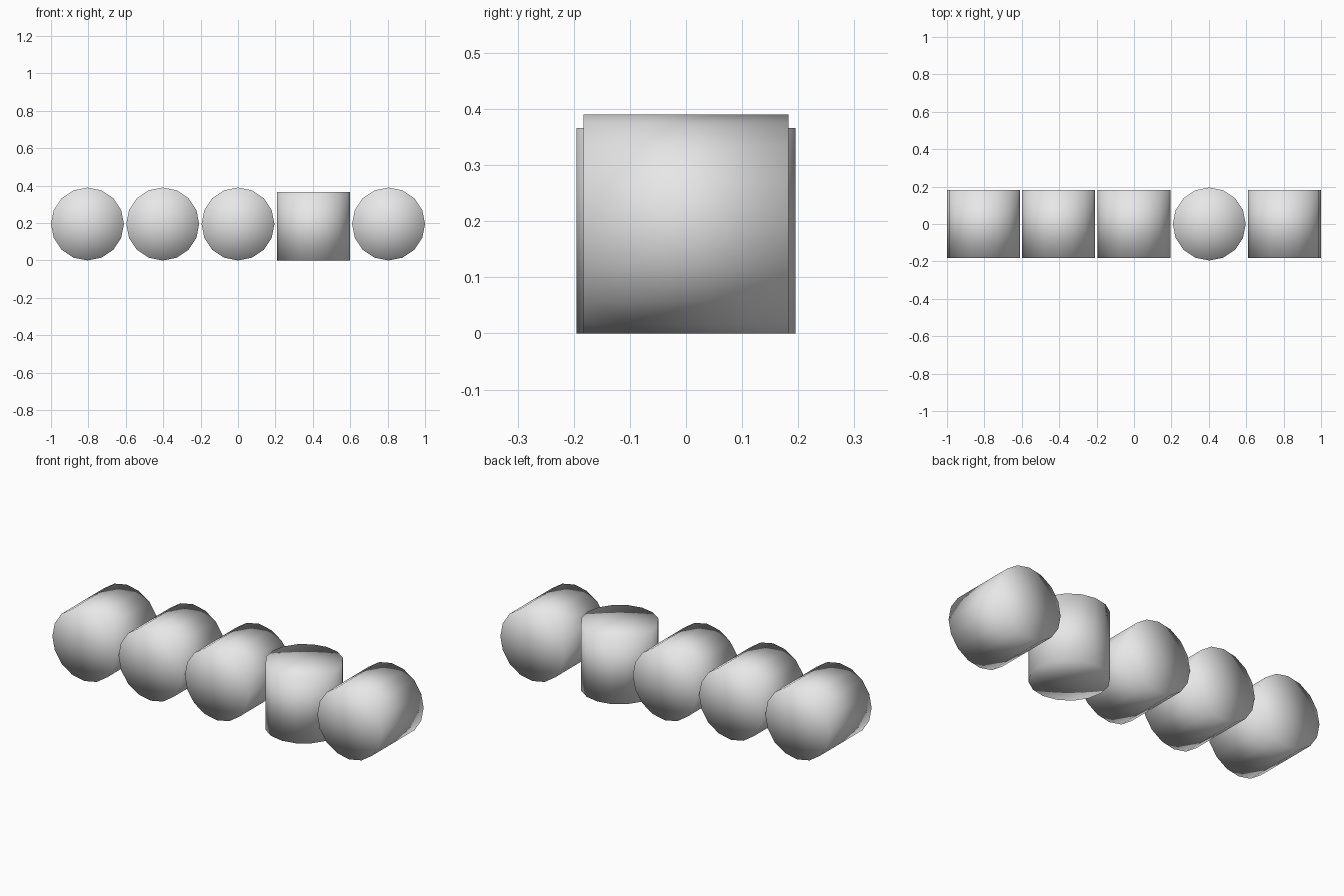
import bpy
import math

cube = bpy.data.objects.get("Cube")
if cube:
    bpy.data.objects.remove(cube, do_unlink=True)

RADIUS = 0.195
LENGTH = 0.366
SPACING = 0.4025

# Single plain grey finish
grey = bpy.data.materials.new("light_grey")
grey.use_nodes = True
color = (0.8, 0.8, 0.8, 1)
grey.diffuse_color = color
grey.node_tree.nodes["Principled BSDF"].inputs["Base Color"].default_value = color


def barrel(name, x, upright):
    """Sixteen-sided closed cylinder, softly shaded right across its caps."""
    z = LENGTH / 2 if upright else RADIUS
    tilt = 0 if upright else math.pi / 2
    bpy.ops.mesh.primitive_cylinder_add(
        vertices=16, radius=RADIUS, depth=LENGTH, end_fill_type='TRIFAN',
        location=(x, 0, z), rotation=(tilt, 0, 0))
    obj = bpy.context.object
    obj.name = name
    obj.data.materials.append(grey)
    bpy.ops.object.shade_smooth()


# Row of five barrels: the fourth stands on end, the rest lie front to back
for i in range(5):
    upright = i == 3
    kind = "standing_barrel" if upright else f"lying_barrel_{i + 1}"
    barrel(kind, (i - 2) * SPACING, upright)
